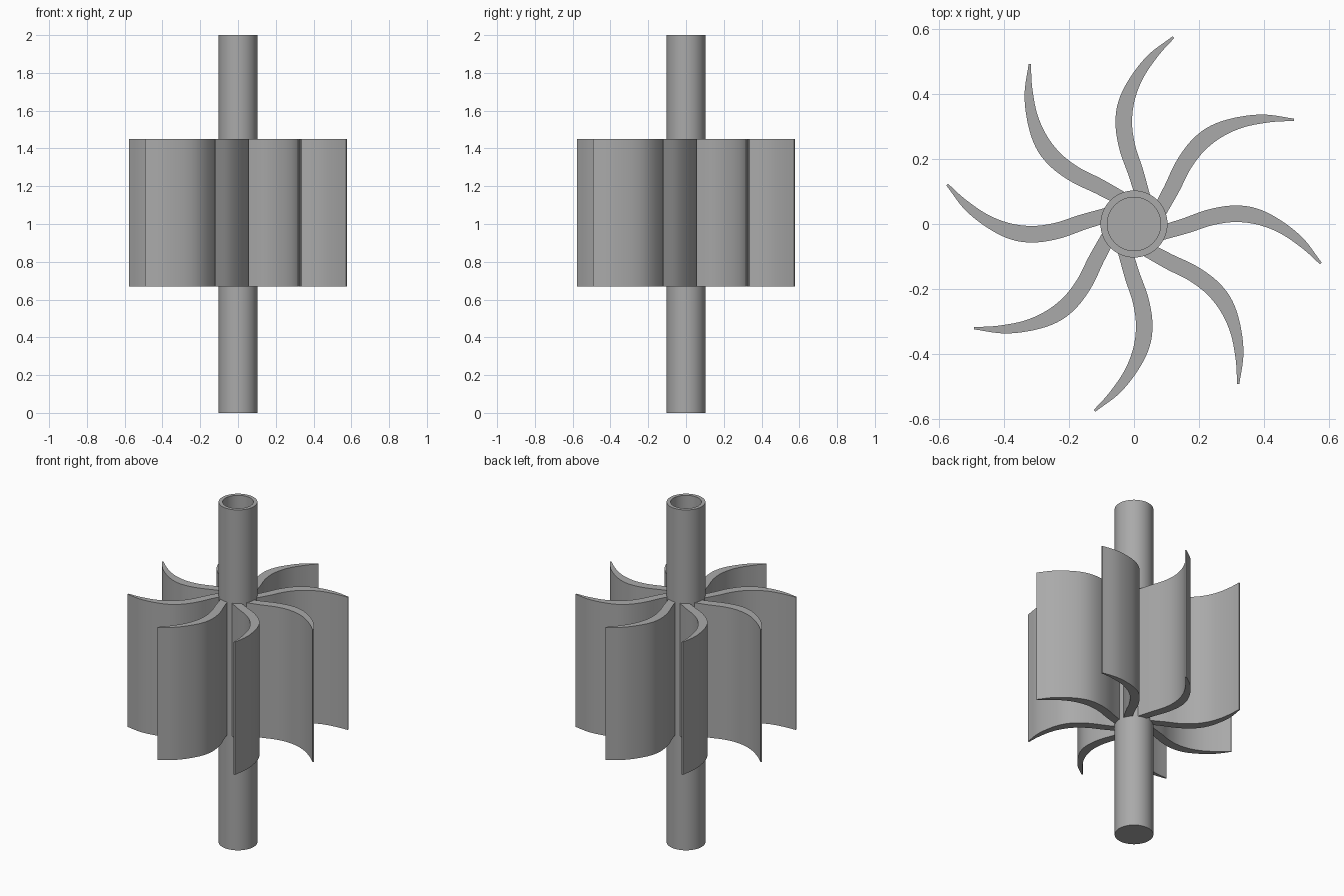
import bpy
import bmesh
import math
from mathutils import Matrix, Vector

cube = bpy.data.objects.get("Cube")
if cube:
    bpy.data.objects.remove(cube, do_unlink=True)

# One plain grey metal for everything
metal = bpy.data.materials.new("grey metal")
metal.use_nodes = True
grey = (0.40, 0.40, 0.40, 1)
metal.diffuse_color = grey
metal.node_tree.nodes["Principled BSDF"].inputs["Base Color"].default_value = grey

BLADES = 8
BLADE_BOTTOM, BLADE_TOP = 0.67, 1.45


def finish(bm, name):
    """Turn a bmesh into a named object with smooth curved sides."""
    bmesh.ops.recalc_face_normals(bm, faces=bm.faces)
    mesh = bpy.data.meshes.new(name)
    bm.to_mesh(mesh)
    bm.free()
    mesh.materials.append(metal)
    obj = bpy.data.objects.new(name, mesh)
    bpy.context.collection.objects.link(obj)
    bpy.ops.object.select_all(action="DESELECT")
    obj.select_set(True)
    bpy.context.view_layer.objects.active = obj
    bpy.ops.object.shade_smooth_by_angle(angle=math.radians(30))
    return obj


def smooth_path(points, steps=5):
    """Smooth curve through the points."""
    p = [Vector(q) for q in points]
    p = [2 * p[0] - p[1]] + p + [2 * p[-1] - p[-2]]
    path = []
    for a, b, c, d in zip(p, p[1:], p[2:], p[3:]):
        for i in range(steps):
            t = i / steps
            path.append(0.5 * (2 * b + (c - a) * t + (2 * a - 5 * b + 4 * c - d) * t ** 2
                               + (3 * b - a - 3 * c + d) * t ** 3))
    return path + [p[-2]]


# Shaft: a tube open at the top and closed at the bottom
bm = bmesh.new()
profile = [(0, 0), (0.103, 0), (0.103, 2), (0.082, 2), (0.082, 0.02), (0, 0.02)]
verts = [bm.verts.new((r, 0, z)) for r, z in profile]
edges = [bm.edges.new(pair) for pair in zip(verts, verts[1:])]
bmesh.ops.spin(bm, geom=verts + edges, axis=(0, 0, 1), cent=(0, 0, 0),
               angle=math.tau, steps=64)
bmesh.ops.remove_doubles(bm, verts=bm.verts, dist=0.0001)
finish(bm, "shaft")

# Blade cross-section: convex leading edge and concave trailing edge
leading = smooth_path([(0.09, -0.002), (0.15, 0.017), (0.23, 0.045), (0.31, 0.057),
                       (0.38, 0.047), (0.45, 0.012), (0.52, -0.044), (0.577, -0.119)])
trailing = smooth_path([(0.572, -0.124), (0.52, -0.077), (0.45, -0.029), (0.38, -0.002),
                        (0.31, 0.006), (0.24, -0.004), (0.17, -0.027), (0.09, -0.049)])

# Curved blades around the shaft
for n in range(BLADES):
    bm = bmesh.new()
    turn = Matrix.Rotation(math.tau * n / BLADES, 3, "Z")
    outline = [bm.verts.new(turn @ Vector((q.x, q.y, BLADE_BOTTOM)))
               for q in leading + trailing]
    base = bm.faces.new(outline)
    raised = bmesh.ops.extrude_face_region(bm, geom=[base], use_keep_orig=True)
    top = [v for v in raised["geom"] if isinstance(v, bmesh.types.BMVert)]
    bmesh.ops.translate(bm, verts=top, vec=(0, 0, BLADE_TOP - BLADE_BOTTOM))
    finish(bm, f"blade_{n + 1}")
